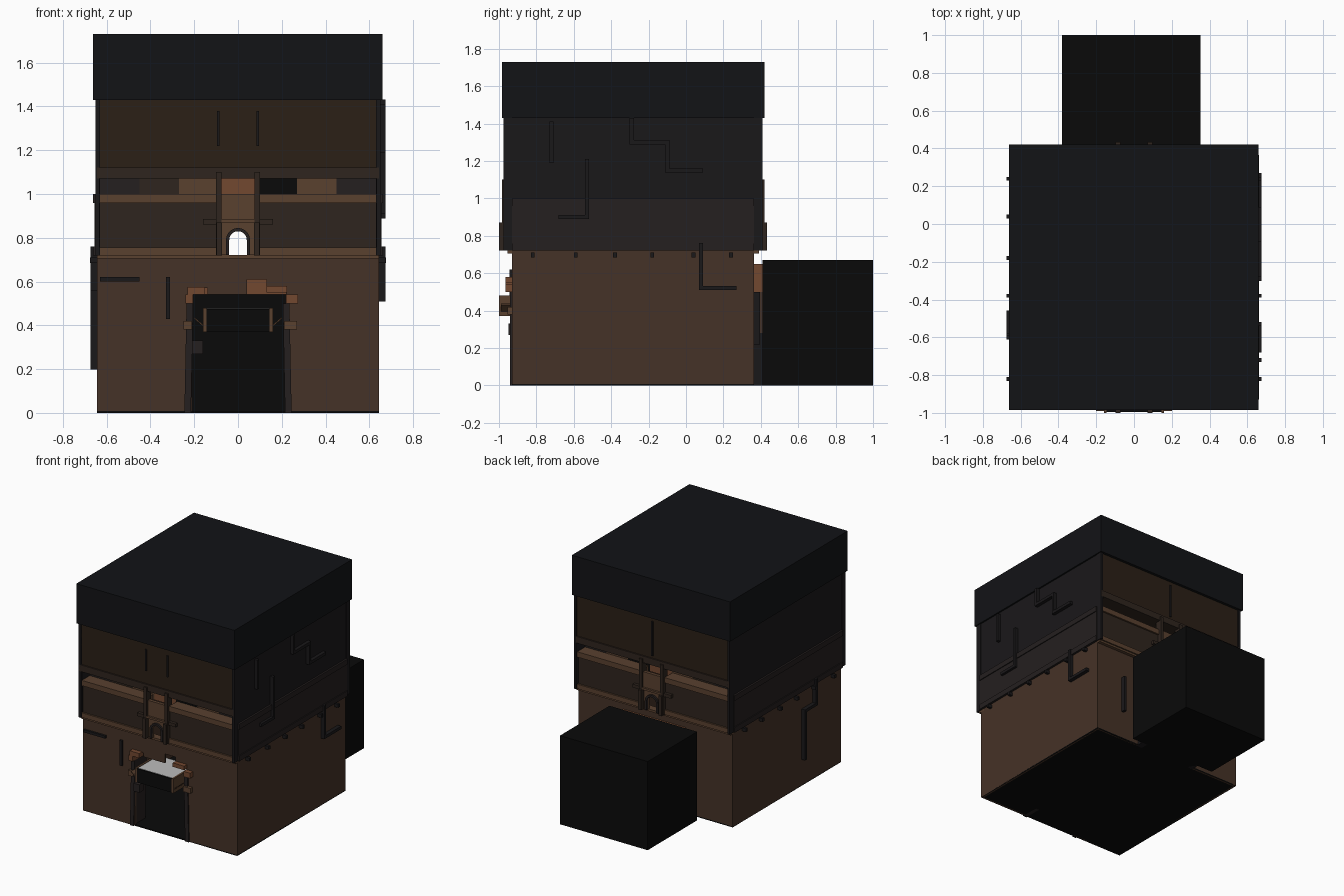
import bpy, bmesh, math

if "Cube" in bpy.data.objects:
    bpy.data.objects.remove(bpy.data.objects["Cube"])

def mat(name, r, g, b):
    m = bpy.data.materials.new(name)
    m.diffuse_color = (r, g, b, 1)
    m.use_nodes = True
    m.node_tree.nodes["Principled BSDF"].inputs["Base Color"].default_value = m.diffuse_color
    return m

BROWN = mat("brown_wall", .06, .032, .02)
UPPER = mat("upper_wall", .024, .014, .008)
PANEL = mat("panel", .028, .018, .013)
SIDE = mat("dark_side", .010, .009, .010)
BAND = mat("side_band", .018, .014, .014)
CAP = mat("cap", .006, .0065, .008)
BLACK = mat("black", .003, .003, .003)
TRIM = mat("trim", .10, .052, .028)
GLOW = mat("orange", .17, .065, .03)
PALE = mat("pale", .5, .5, .5)

def finish(name, bm, m):
    bmesh.ops.recalc_face_normals(bm, faces=bm.faces)
    me = bpy.data.meshes.new(name)
    bm.to_mesh(me)
    bm.free()
    ob = bpy.data.objects.new(name, me)
    bpy.context.collection.objects.link(ob)
    me.materials.append(m)
    return ob

def box(name, x, y, z, m, drop=()):
    """Box from ranges; drop lists face normals to leave open."""
    bm = bmesh.new()
    bmesh.ops.create_cube(bm, size=1)
    bm.normal_update()
    gone = [f for f in bm.faces for d in drop if f.normal.dot(d) > .9]
    if gone:
        bmesh.ops.delete(bm, geom=gone, context='FACES')
    for v in bm.verts:
        v.co = [min(r) + (c + .5) * abs(r[1] - r[0]) for c, r in zip(v.co, (x, y, z))]
    return finish(name, bm, m)

def prism(name, outline, y, m):
    """Outline in x,z pushed along y."""
    bm = bmesh.new()
    f = bm.faces.new([bm.verts.new((px, y[0], pz)) for px, pz in outline])
    ext = bmesh.ops.extrude_face_region(bm, geom=[f])
    for v in ext['geom']:
        if isinstance(v, bmesh.types.BMVert):
            v.co.y = y[1]
    return finish(name, bm, m)

def arch(r, base, spring, n=10):
    return ([(-r, base)] + [(-r * math.cos(math.pi * i / n), spring + r * math.sin(math.pi * i / n))
                            for i in range(n + 1)] + [(r, base)])

def pipe(name, side, pts, m=SIDE):
    """Square pipe on a side wall through y,z points."""
    w = .011
    for (y0, z0), (y1, z1) in zip(pts, pts[1:]):
        box(name, (side * .64, side * .674),
            (min(y0, y1) - w, max(y0, y1) + w), (min(z0, z1) - w, max(z0, z1) + w), m)

# floor, side walls and roof block
box("floor", (-.645, .645), (-.93, .364), (0, .008), BLACK)
for s in (-1, 1):
    box("lower_side_wall", (s * .63, s * .645), (-.93, .364), (0, .72), BROWN)
    box("upper_side_wall", (s * .63, s * .648), (-.965, .40), (.72, 1.43), SIDE)
    box("side_band", (s * .64, s * .655), (-.93, .364), (.72, 1.0), BAND)
    for z in ((.72, .76), (.96, 1.0)):
        box("side_band_rail", (s * .64, s * .662), (-.93, .364), z, BAND)
    for y in (-.82, -.59, -.38, -.18, .04, .24):
        box("side_hook", (s * .64, s * .676), (y - .01, y + .01), (.685, .71), SIDE)
box("roof_block", (-.662, .66), (-.985, .42), (1.43, 1.73), CAP)

# lower end walls with door openings
wall = [(-.645, 0), (-.21, 0), (-.21, .57), (-.14, .57), (-.14, .54), (.04, .54), (.04, .61),
        (.13, .61), (.13, .57), (.22, .57), (.22, 0), (.645, 0), (.645, .72), (-.645, .72)]
prism("front_wall", wall, (-.93, -.915), BROWN)
prism("back_wall", wall, (.349, .364), BROWN)

# upper facade, same at both ends
def facade(tag, Y):
    def b(name, x, y, z, m):
        box(tag + name, x, (Y(y[0]), Y(y[1])), z, m)
    b("ledge", (-.645, .645), (-.955, -.90), (.705, .722), TRIM)
    b("upper_wall", (-.632, .632), (-.965, -.945), (1.12, 1.43), UPPER)
    b("beam", (-.645, .645), (-.975, -.85), (1.07, 1.12), PANEL)
    # recess behind the gallery slot
    for i, m in enumerate((BAND, PANEL, TRIM, GLOW, BLACK, TRIM, BAND)):
        b("recess_back", (-.63 + .18 * i, -.45 + .18 * i), (-.87, -.85), (.96, 1.07), m)
    for s in (-1, 1):
        b("gallery_panel", (s * .1, s * .632), (-.952, -.935), (.755, .96), PANEL)
        b("gallery_base", (s * .1, s * .645), (-.965, -.93), (.72, .755), TRIM)
        b("gallery_rail", (s * .1, s * .632), (-.965, -.87), (.96, 1.0), TRIM)
        b("corner_column", (s * .632, s * .652), (-.975, -.93), (.72, 1.43), SIDE)
        b("window_pillar", (s * .075, s * .1), (-.985, -.93), (.72, 1.1), PANEL)
        b("window_pier", (s * .072, s * .098), (-1.0, -.93), (.72, .87), PANEL)
        b("pillar_foot", (s * .1, s * .16), (-.975, -.93), (.86, .885), PANEL)
    # arched window and panel above
    out = arch(.04, .722, .79)
    prism(tag + "arch_window", [(-.08, .722)] + out + [(.08, .722), (.08, .87), (-.08, .87)],
          (Y(-.965), Y(-.945)), TRIM)
    prism(tag + "arch_trim", out + arch(.055, .722, .79)[::-1], (Y(-.98), Y(-.96)), BAND)
    b("window_lintel", (-.08, .08), (-.985, -.945), (.87, .885), TRIM)
    b("window_panel", (-.08, .08), (-.97, -.945), (.885, 1.0), TRIM)

facade("front_", lambda y: y)
facade("back_", lambda y: -.566 - y)

# front doorway blocks, jambs and hood
for x, y, z, m in (((-.25, -.21), -.955, (.38, .42), TRIM), ((.21, .27), -.955, (.38, .42), TRIM),
                   ((-.24, -.205), -.965, (.50, .54), GLOW), ((.22, .275), -.965, (.50, .54), GLOW),
                   ((-.21, -.16), -.95, (.27, .33), BAND), ((-.23, -.15), -.965, (.54, .575), GLOW),
                   ((.13, .225), -.965, (.55, .58), GLOW)):
    box("door_block", x, (y, -.90), z, m)
for s in (-1, 1):
    prism("door_jamb", [(s * .245, 0), (s * .215, 0), (s * .205, .5), (s * .235, .5)], (-.94, -.80), BAND)
    prism("hood_strut", [(s * .13, .37), (s * .2, .43), (s * .2, .438), (s * .13, .378)], (-.99, -.90), TRIM)
    box("hood_side", (s * .145, s * .16), (-1, -.74), (.37, .48), TRIM)
box("hood_front", (-.145, .145), (-.996, -.986), (.37, .474), BLACK)
box("hood_top", (-.145, .145), (-.986, -.74), (.466, .476), PALE)

# corridor at the back
box("corridor", (-.38, .353), (.41, 1.0), (0, .67), BLACK, drop=[(0, -1, 0)])
prism("corridor_front", [(-.38, 0), (-.21, 0), (-.21, .54), (.22, .54), (.22, 0), (.353, 0),
                         (.353, .67), (-.38, .67)], (.41, .415), BLACK)
for x in ((-.25, -.21), (.22, .27)):
    for z, m in (((0, .28), SIDE), ((.28, .5), BROWN), ((.5, .65), GLOW)):
        box("corridor_jamb", x, (.35, .41), z, m)
box("corridor_lintel", (-.25, .27), (.35, .41), (.54, .65), GLOW)
box("corridor_sill", (-.25, .27), (.35, .41), (0, .008), BLACK)

# pipes on the walls
pipe("right_pipe", 1, [(.26, .52), (.08, .52), (.08, .75)])
pipe("right_upper_pipe", 1, [(-.29, 1.42), (-.29, 1.3), (-.1, 1.3), (-.1, 1.15), (.08, 1.15)])
pipe("right_long_pipe", 1, [(-.53, 1.2), (-.53, .9), (-.67, .9)])
pipe("right_short_pipe", 1, [(-.72, 1.4), (-.72, 1.2)])
pipe("left_pipe", -1, [(-.47, .21), (-.47, .57), (-.6, .57), (-.6, .75)])
for x, z in (((-.33, -.31), (.43, .62)), ((-.63, -.45), (.60, .62))):
    box("front_pipe", x, (-.945, -.92), z, SIDE)
for x in (-.09, .09):
    box("front_upper_pipe", (x - .006, x + .006), (-.975, -.95), (1.22, 1.38), SIDE)
box("back_pipe", (.40, .42), (.35, .395), (.22, .5), SIDE)
box("back_upper_pipe", (-.006, .006), (.39, .409), (1.14, 1.4), SIDE)
